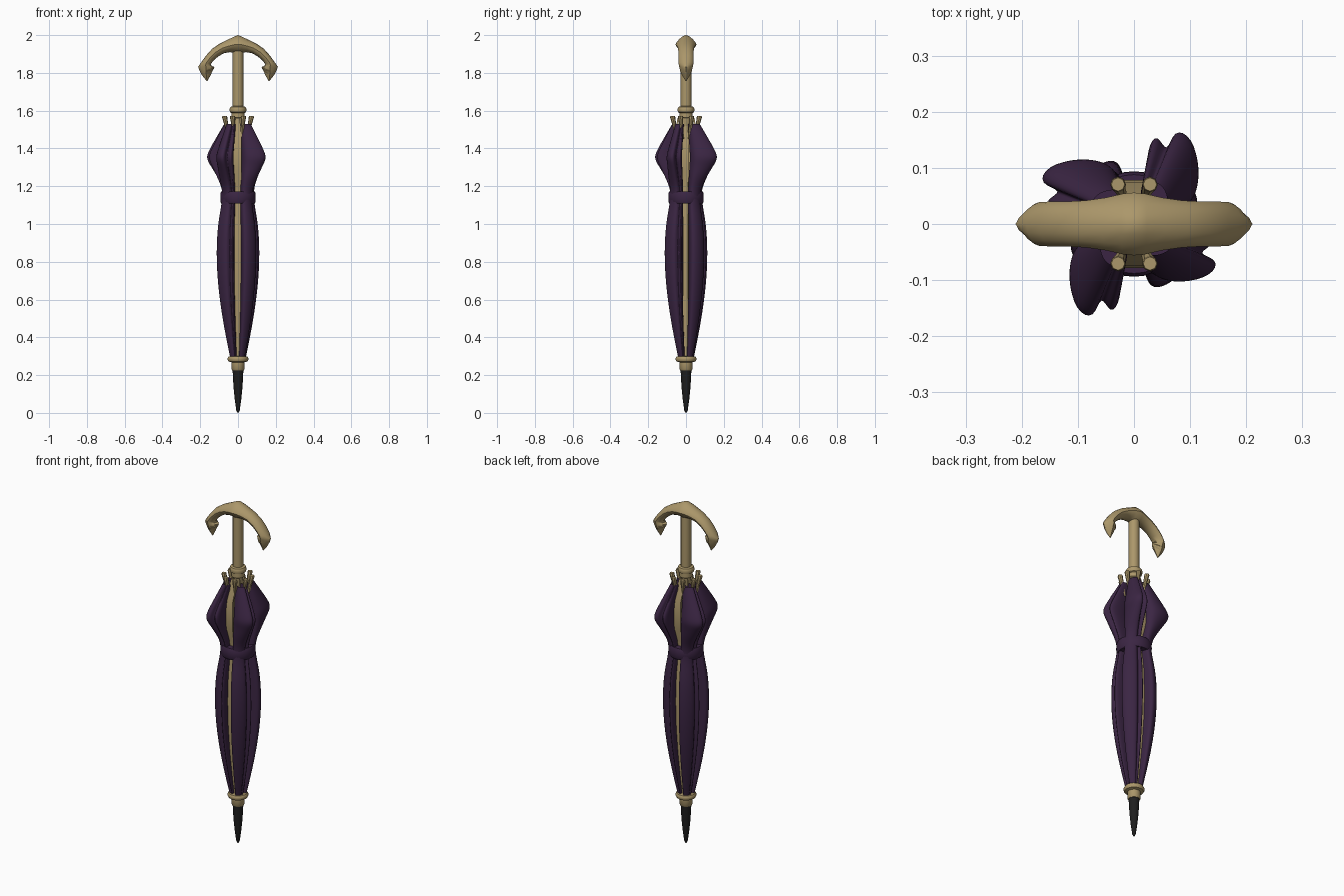
import bpy, math
from mathutils import Vector

if "Cube" in bpy.data.objects:
    bpy.data.objects.remove(bpy.data.objects["Cube"])


def material(name, rgb):
    m = bpy.data.materials.new(name)
    m.diffuse_color = (*rgb, 1)
    m.use_nodes = True
    m.node_tree.nodes["Principled BSDF"].inputs["Base Color"].default_value = m.diffuse_color
    return m


GOLD = material("antique gold", (0.41, 0.31, 0.145))
PURPLE = material("dark purple", (0.043, 0.0185, 0.056))
BLACK = material("black", (0.013, 0.013, 0.013))


def loft(name, rows, mat, caps=True, subsurf=0, angle=40):
    """Skin a list of closed rings."""
    n = len(rows[0])
    verts = [p for row in rows for p in row]
    faces = [(i * n + j, i * n + (j + 1) % n, (i + 1) * n + (j + 1) % n, (i + 1) * n + j)
             for i in range(len(rows) - 1) for j in range(n)]
    if caps:
        faces += [tuple(reversed(range(n))), tuple(range(len(verts) - n, len(verts)))]
    me = bpy.data.meshes.new(name)
    me.from_pydata(verts, [], faces)
    me.materials.append(mat)
    ob = bpy.data.objects.new(name, me)
    bpy.context.collection.objects.link(ob)
    bpy.ops.object.select_all(action='DESELECT')
    ob.select_set(True)
    bpy.context.view_layer.objects.active = ob
    bpy.ops.object.mode_set(mode='EDIT')
    bpy.ops.mesh.select_all(action='SELECT')
    bpy.ops.mesh.normals_make_consistent(inside=False)
    bpy.ops.object.mode_set(mode='OBJECT')
    if subsurf:
        bpy.ops.object.shade_smooth()
        s = ob.modifiers.new("smooth", 'SUBSURF')
        s.levels = s.render_levels = subsurf
    else:
        bpy.ops.object.shade_smooth_by_angle(angle=math.radians(angle))
    return ob


def ring(c, r, n=16):
    return [(c[0] + r * math.cos(2 * math.pi * k / n),
             c[1] + r * math.sin(2 * math.pi * k / n), c[2]) for k in range(n)]


def lathe(name, profile, mat, n=24):
    return loft(name, [ring((0, 0, z), r, n) for r, z in profile], mat)


# --- black tip, ferrule, pole and collar
lathe("tip", [(.001, 0), (.009, .012), (.017, .07), (.024, .14), (.029, .235)], BLACK)
lathe("ferrule", [(.03, .225), (.034, .23), (.034, .268), (.05, .272), (.055, .28),
                  (.055, .29), (.05, .298), (.03, .302)], GOLD)
lathe("pole", [(.014, .29), (.014, 1.48), (.026, 1.52), (.028, 1.6), (.028, 1.93)], GOLD)
lathe("collar", [(.028, 1.56), (.035, 1.565), (.035, 1.588), (.042, 1.592), (.044, 1.6),
                 (.044, 1.612), (.04, 1.62), (.028, 1.624)], GOLD)

# --- cloth: four swirled folds; section blends from rolled (low) to flared (high)
ROLLED = [(.18, .2), (.17, .55), (.18, .88), (.3, 1.0), (.38, .68), (.5, .92),
          (.84, .7), (1.0, .44), (1.0, .26), (.8, .17), (.5, .12), (.3, .12)]
FLARED = [(.18, .2), (.14, .5), (.14, .82), (.25, .98), (.35, .72), (.42, 1.03),
          (.62, .93), (.7, .58), (.66, .32), (.56, .19), (.38, .12), (.25, .12)]
PROFILE = [(.295, .042, 0), (.4, .064, 0), (.55, .091, 0), (.7, .109, 0), (.85, .116, 0),
           (1.0, .108, 0), (1.1, .087, 0), (1.18, .085, .1), (1.25, .12, .5), (1.31, .152, .9),
           (1.35, .174, 1), (1.39, .158, 1), (1.46, .118, .9), (1.53, .078, .7)]


def radius(z):
    for (z0, r0, _), (z1, r1, _) in zip(PROFILE, PROFILE[1:]):
        if z <= z1:
            return r0 + (r1 - r0) * (z - z0) / (z1 - z0)
    return PROFILE[-1][1]


for q in range(4):
    c, s = round(math.cos(q * math.pi / 2)), round(math.sin(q * math.pi / 2))
    rows = []
    for z, r, t in PROFILE:
        row = []
        k = r * (1 - .11 * t) if q == 3 else r      # one fold flares a little less
        for (ax, ay), (bx, by) in zip(ROLLED, FLARED):
            x, y = k * (ax + (bx - ax) * t), k * (ay + (by - ay) * t)
            row.append((c * x - s * y, s * x + c * y, z))
        rows.append(row)
    loft(f"cloth_fold_{q + 1}", rows, PURPLE, caps=False, subsurf=2)

    # --- ribs in the slits: broad flat ones front and back, thin deep ones at the sides
    broad = q % 2 == 1
    d, side = Vector((c, s, 0)), Vector((-s, c, 0))
    ribs = []
    for z in (.3, .4, .55, .7, .85, 1.0, 1.12, 1.2, 1.28, 1.36, 1.44, 1.5, 1.56):
        p = d * min((.58 if broad else .28) * radius(z), .078) + Vector((0, 0, z)) - side * .003
        w = (.010 if z < .35 or z > 1.53 else .021) if broad else (.020 if 1.2 < z < 1.5 else .013)
        ribs.append([p + d * a + side * b for a, b in ((0, -w), (0, w), (-.010, w), (-.010, -w))])
    loft(f"rib_{q + 1}", ribs, GOLD, angle=30)

# --- rib ends poking out of the cloth at the top
for k in range(8):
    a = math.radians(90 * (k // 2) + (22 if k % 2 else -22))
    u = Vector((math.cos(a), math.sin(a), 0))
    rows = [ring(u * r + Vector((0, 0, z)), w, 8)
            for r, z, w in ((.052, 1.45, .008), (.066, 1.52, .010), (.074, 1.555, .013),
                            (.076, 1.565, .014), (.076, 1.573, .012))]
    loft(f"rib_end_{k + 1}", rows, GOLD)

# --- strap around the folds
lathe("strap", [(.076, 1.108), (.088, 1.108), (.093, 1.118), (.094, 1.14), (.093, 1.163),
                (.088, 1.173), (.076, 1.173)], PURPLE, 32)

# --- anchor handle: x, z, outward angle, in-plane half width, half depth, sharpness
ARM = [(0, 1.95, 90, .05, .056, 1.7), (.02, 1.949, 86, .042, .054, 1.6),
       (.05, 1.942, 78, .033, .047, 1.4), (.085, 1.93, 66, .028, .042, 1.3),
       (.12, 1.908, 50, .026, .040, 1.3), (.148, 1.88, 30, .024, .040, 1.3),
       (.168, 1.853, 14, .025, .039, 1.4)]
FLUKE = [(.172, 1.84, 5, .032, .038, 1.6), (.168, 1.832, 0, .043, .036, 1.8),
         (.169, 1.815, 0, .036, .032, 1.8), (.168, 1.79, 0, .024, .022, 1.8),
         (.164, 1.756, 0, .002, .002, 1)]


def section(x, z, deg, h, w, e, mirror, n=16):
    a, pts = math.radians(deg), []
    for k in range(n):
        t = 2 * math.pi * k / n
        ct, st = math.cos(t), math.sin(t)
        u = h * math.copysign(abs(ct) ** e, ct)
        v = w * math.copysign(abs(st) ** (e * .7), st)
        pts.append((mirror * (x + u * math.cos(a)), v, z + u * math.sin(a)))
    return pts


half = ARM + FLUKE
rows = [section(*p, -1) for p in reversed(half[1:])] + [section(*p, 1) for p in half]
loft("anchor_handle", rows, GOLD, angle=40)

# --- inner barbs of the anchor
for m, name in ((-1, "left_barb"), (1, "right_barb")):
    rows = [[(m * x, w * math.cos(t), z + h * math.sin(t)) for t in
             (k * math.pi / 4 for k in range(8))]
            for x, z, h, w in ((.168, 1.81, .026, .032), (.145, 1.814, .015, .022),
                               (.124, 1.828, .001, .001))]
    loft(name, rows, GOLD, angle=30)
